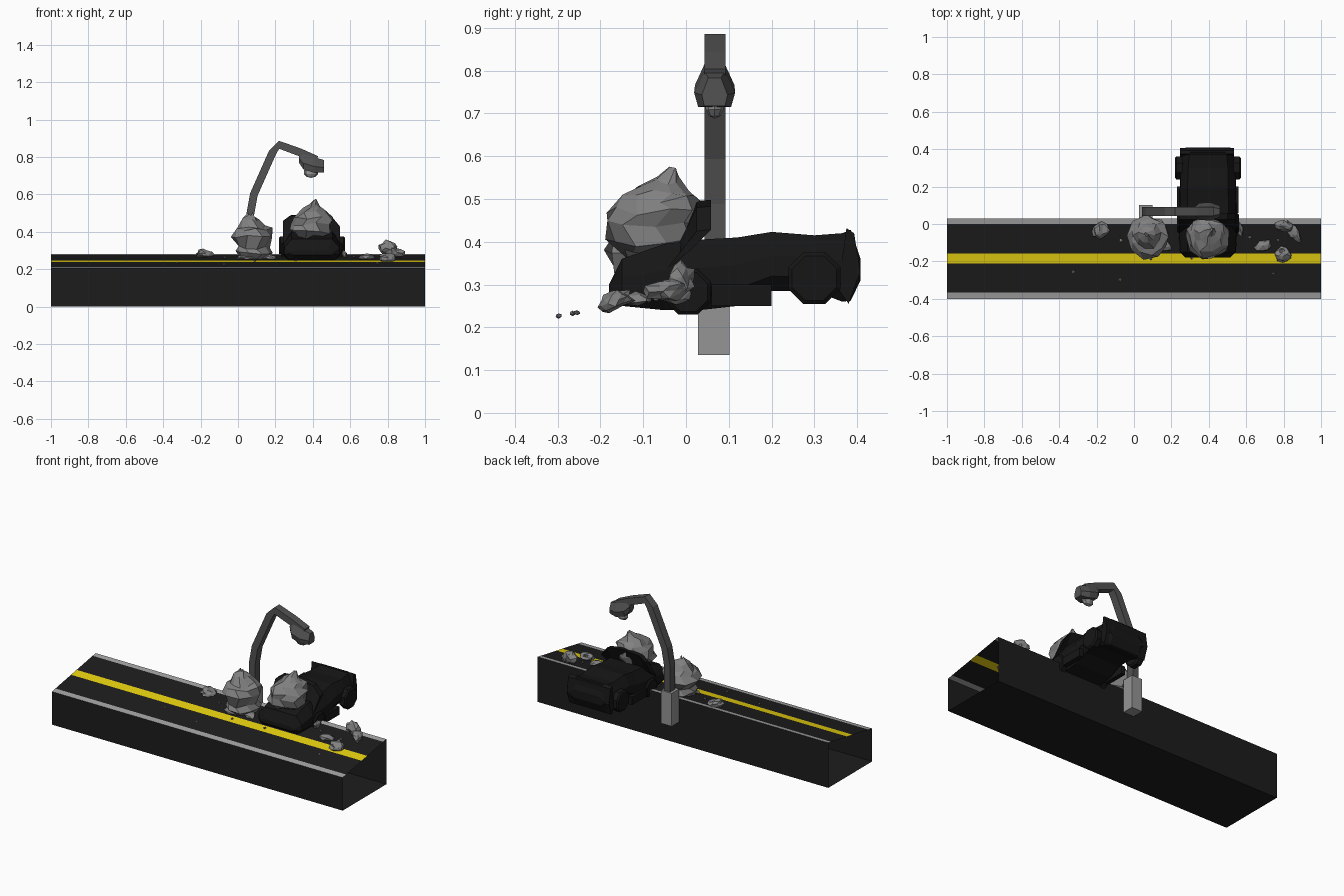
import bpy, bmesh, math, random
from mathutils import Vector, Matrix

if "Cube" in bpy.data.objects:
    bpy.data.objects.remove(bpy.data.objects["Cube"])

random.seed(7)


def material(name, r, g, b):
    m = bpy.data.materials.new(name)
    m.diffuse_color = (r, g, b, 1)
    m.use_nodes = True
    m.node_tree.nodes["Principled BSDF"].inputs["Base Color"].default_value = m.diffuse_color
    return m


asphalt = material("asphalt", .012, .012, .012)
white = material("white_paint", .36, .36, .36)
yellow = material("yellow_paint", .8, .63, .005)
black = material("black_body", .008, .008, .008)
steel = material("dark_steel", .085, .085, .085)
rubble = material("rubble", .22, .22, .22)
pale = material("pale_grey", .3, .3, .3)


def finish(name, bm, *mats, normals=True):
    if normals:
        bmesh.ops.recalc_face_normals(bm, faces=bm.faces)
    me = bpy.data.meshes.new(name)
    bm.to_mesh(me)
    bm.free()
    for m in mats:
        me.materials.append(m)
    ob = bpy.data.objects.new(name, me)
    bpy.context.collection.objects.link(ob)
    return ob


def loft(name, rings, mat):
    """Skin a list of equal-length point rings and cap both ends."""
    bm = bmesh.new()
    vs = [[bm.verts.new(p) for p in r] for r in rings]
    n = len(rings[0])
    for a, b in zip(vs, vs[1:]):
        for i in range(n):
            j = (i + 1) % n
            bm.faces.new((a[i], a[j], b[j], b[i]))
    bm.faces.new(vs[0][::-1])
    bm.faces.new(vs[-1])
    return finish(name, bm, mat)


def box(name, lo, hi, mat):
    return loft(name, [[(lo[0], lo[1], z), (hi[0], lo[1], z), (hi[0], hi[1], z), (lo[0], hi[1], z)]
                       for z in (lo[2], hi[2])], mat)


def road_z(y):
    return .205 + .075 * (y + .4) / .43


# Banked road: painted strips on top, walls and floor, open at both ends
loop = [(-.4, 0)] + [(y, road_z(y)) for y in (-.4, -.365, -.212, -.157, 0, .03)] + [(.03, 0)]
bm = bmesh.new()
pairs = [(bm.verts.new((-1, y, z)), bm.verts.new((1, y, z))) for y, z in loop]
for i, mi in enumerate([0, 1, 0, 2, 0, 1, 0, 0]):
    a, b = pairs[i], pairs[(i + 1) % len(pairs)]
    bm.faces.new((a[0], a[1], b[1], b[0])).material_index = mi
finish("road", bm, asphalt, white, yellow)

# Street lamp: footing, bent post, head and bulb
box("lamp_footing", (.027, .028, .135), (.1, .102, .34), pale)
path = [(.065, .32), (.065, .49), (.085, .60), (.185, .825), (.22, .865), (.33, .825), (.42, .785)]
rings = []
for i, (x, z) in enumerate(path):
    p, q = path[max(i - 1, 0)], path[min(i + 1, len(path) - 1)]
    d = Vector((q[0] - p[0], q[1] - p[1])).normalized() * .021
    rings.append([(x - d.y, .043, z + d.x), (x - d.y, .092, z + d.x),
                  (x + d.y, .092, z - d.x), (x + d.y, .043, z - d.x)])
loft("lamp_post", rings, steel)
rings = []
for x, z, w, h in [(.325, .80, .024, .03), (.35, .775, .046, .042), (.41, .757, .048, .042), (.46, .75, .03, .033)]:
    rings.append([(x, .067 + w * u, z + h * v) for u, v in
                  [(-.5, 1), (.5, 1), (1, -.2), (.8, -1), (-.8, -1), (-1, -.2)]])
loft("lamp_head", rings, steel)
bm = bmesh.new()
bmesh.ops.create_uvsphere(bm, u_segments=8, v_segments=5, radius=1,
                          matrix=Matrix.Translation((.39, .067, .718)) @ Matrix.Diagonal((.04, .022, .03, 1)))
finish("lamp_bulb", bm, pale)

# Wrecked car body, lofted along y
CX = .395
rings = []
for y, lo, hi, w in [(-.18, .275, .30, .12), (-.15, .25, .36, .15), (-.05, .24, .395, .155), (.03, .24, .405, .155),
                     (.12, .25, .41, .152), (.2, .285, .423, .15), (.3, .285, .415, .148),
                     (.365, .26, .42, .14), (.385, .262, .428, .13), (.408, .31, .36, .12)]:
    h = hi - lo
    rings.append([(CX + w * u, y, lo + h * v) for u, v in
                  [(-.8, 0), (.8, 0), (1, .25), (.98, .6), (.72, 1), (-.72, 1), (-.98, .6), (-1, .25)]])
loft("car_body", rings, black)
# Rear bumper, popped hood and side sills
loft("rear_bumper", [[(CX + s * w, y, z) for y, z in [(.355, .29), (.38, .255), (.407, .33), (.393, .42), (.375, .432)]]
                     for s, w in [(-1, .15), (-1, .1), (1, .1), (1, .14)]], black)
hood = []
for x, dz in [(.24, -.03), (.28, 0), (.40, .01), (.50, -.005), (.545, -.06)]:
    hood.append([(x, -.05, .33), (x, .025, .485 + dz), (x, .058, .488 + dz), (x, .01, .38)])
loft("popped_hood", hood, black)
for s in (-1, 1):
    x = CX + s * .15
    box("side_sill", (x - .014, .06, .25), (x + .014, .2, .30), black)
# Wheels
for y, z, r, off in [(.3, .315, .066, .153), (.005, .283, .058, .142)]:
    for s in (-1, 1):
        x = CX + s * off
        loft("wheel", [[(x + d, y + r * k * math.cos(a), z + r * k * math.sin(a))
                        for a in [math.tau * (i + .5) / 8 for i in range(8)]]
                       for d, k in [(-.024, .85), (-.016, 1), (.016, 1), (.024, .85)]], black)


def boulder(name, x, y, z, tip, profile):
    """Crumpled, layered boulder: jittered rings leaning to an offset tip."""
    n = 9
    rings = []
    for k, (h, r) in enumerate(profile):
        t = k / (len(profile) - 1)
        rings.append([(x + tip[0] * t * t + r * c * math.cos(a), y + tip[1] * t * t + r * c * math.sin(a),
                       z + h + random.uniform(-.012, .012))
                      for a in [math.tau * (i + .4 * (k % 2)) / n for i in range(n)]
                      for c in [random.uniform(.86, 1.1)]])
    ob = loft(name, rings, rubble)
    bm = bmesh.new()
    bm.from_mesh(ob.data)
    bmesh.ops.triangulate(bm, faces=[f for f in bm.faces if len(f.verts) > 4])
    bm.to_mesh(ob.data)
    bm.free()


boulder("fallen_boulder", .085, -.075, .26, (-.02, .02),
        [(0, .085), (.03, .105), (.055, .085), (.11, .117), (.15, .105), (.165, .075), (.205, .045), (.235, .012)])
boulder("boulder_on_car", .395, -.075, .37, (.02, .045),
        [(0, .07), (.03, .112), (.07, .113), (.1, .112), (.13, .09), (.15, .062), (.175, .03), (.196, .008)])


def stone(name, loc, size, rot=(0, 0, 0), sub=2, jitter=.28, mat=rubble):
    bm = bmesh.new()
    bmesh.ops.create_icosphere(bm, subdivisions=sub, radius=1)
    for v in bm.verts:
        v.co *= 1 + random.uniform(-jitter, jitter)
    m = Matrix.Translation(loc)
    for a, ax in zip(rot, "XYZ"):
        m = m @ Matrix.Rotation(math.radians(a), 4, ax)
    bmesh.ops.transform(bm, matrix=m @ Matrix.Diagonal((*size, 1)), verts=bm.verts)
    finish(name, bm, mat)


# Rock fragments: location, half sizes, rotation
for loc, size, rot in [
        ((-.185, -.035, .283), (.045, .045, .022), (0, 0, 20)),
        ((.415, -.125, .29), (.05, .035, .036), (10, 0, 0)),
        ((.85, -.04, .29), (.062, .03, .026), (0, 10, -55)),
        ((.80, -.01, .31), (.05, .028, .042), (0, 20, -20)),
        ((.69, -.115, .268), (.048, .03, .018), (8, 0, 15)),
        ((.797, -.165, .262), (.042, .042, .024), (20, 0, 30)),
        ((.566, -.025, .275), (.016, .042, .022), (0, 0, 10)),
        ((.06, -.13, .262), (.06, .04, .012), (10, 0, 0)),
        ((.17, -.12, .265), (.04, .035, .014), (10, 0, 0))]:
    stone("rock_fragment", loc, size, rot, 1 if min(size) < .02 else 2)
# Pebbles scattered on the road
for x, y in [(-.325, -.255), (-.075, -.298), (-.07, -.087), (.09, -.186), (.31, -.182),
             (.745, -.265), (.77, -.087), (.62, -.07)]:
    stone("pebble", (x, y, road_z(y) + .004), (.009, .008, .006), sub=1, jitter=.15)
